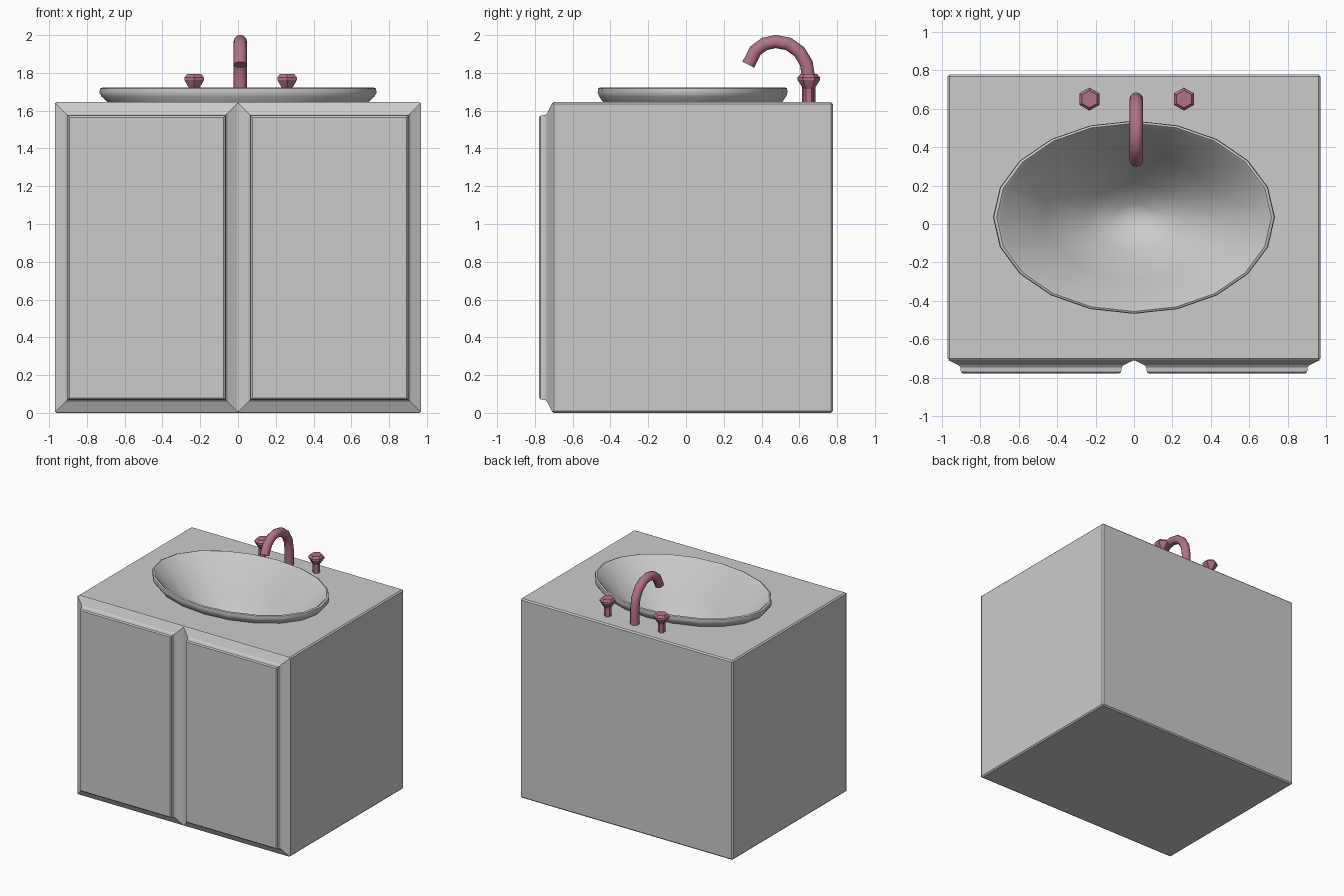
import bpy, bmesh, math

if "Cube" in bpy.data.objects:
    bpy.data.objects.remove(bpy.data.objects["Cube"])

plum = bpy.data.materials.new("plum_metal")
plum.diffuse_color = (0.45, 0.17, 0.24, 1)
plum.use_nodes = True
plum.node_tree.nodes["Principled BSDF"].inputs["Base Color"].default_value = plum.diffuse_color


def finish(name, bm, angle=30, mat=None):
    me = bpy.data.meshes.new(name)
    bm.to_mesh(me)
    bm.free()
    ob = bpy.data.objects.new(name, me)
    bpy.context.collection.objects.link(ob)
    if mat:
        me.materials.append(mat)
    bpy.ops.object.select_all(action='DESELECT')
    ob.select_set(True)
    bpy.context.view_layer.objects.active = ob
    if angle:
        bpy.ops.object.shade_smooth_by_angle(angle=math.radians(angle))
    return ob


def loft(name, rings, angle=30, mat=None):
    """Skin a list of equal-length rings and cap the last one."""
    bm = bmesh.new()
    loops = [[bm.verts.new(p) for p in ring] for ring in rings]
    n = len(loops[0])
    for a, b in zip(loops, loops[1:]):
        for i in range(n):
            j = (i + 1) % n
            bm.faces.new((a[i], a[j], b[j], b[i]))
    bm.faces.new(loops[-1])
    bmesh.ops.remove_doubles(bm, verts=bm.verts, dist=1e-5)
    return finish(name, bm, angle, mat)


def ellipse(cx, cy, z, rx, ry, n, start=0.0):
    return [(cx + rx * math.cos(start + math.tau * i / n),
             cy + ry * math.sin(start + math.tau * i / n), z) for i in range(n)]


RX, RY, CY, SIDES = 0.73, 0.5, 0.035, 20

# cabinet box with softened edges and an oval opening in the top
bm = bmesh.new()
bmesh.ops.create_cube(bm, size=1)
for v in bm.verts:
    v.co = (v.co.x * 1.94, v.co.y * 1.488 + 0.034, (v.co.z + 0.5) * 1.645)
bmesh.ops.bevel(bm, geom=bm.edges[:], offset=0.01, segments=1, affect='EDGES')
bm.normal_update()
top = max(bm.faces, key=lambda f: f.calc_center_median().z)
rim_edges = list(top.edges)
bmesh.ops.delete(bm, geom=[top], context='FACES_ONLY')
hole = [bm.verts.new(p) for p in ellipse(0, CY, 1.645, RX * .945, RY * .945, SIDES)]
rim_edges += [bm.edges.new((hole[i - 1], hole[i])) for i in range(SIDES)]
bmesh.ops.triangle_fill(bm, edges=rim_edges, use_beauty=True, normal=(0, 0, 1))
finish("cabinet", bm, None)

# pair of raised-panel doors
door_steps = [(0.0, -0.708), (0.055, -0.735), (0.064, -0.746),
              (0.067, -0.770), (0.076, -0.778)]
for name, x0, x1 in (("left_door", -0.968, 0.0), ("right_door", 0.0, 0.968)):
    rings = [[(x0 + d, y, .004 + d), (x1 - d, y, .004 + d),
              (x1 - d, y, 1.641 - d), (x0 + d, y, 1.641 - d)] for d, y in door_steps]
    loft(name, rings, None)

# oval basin: rolled rim outside, deep bowl inside
basin = [(.945, 1.643), (.99, 1.675), (1.005, 1.695), (1.0, 1.718), (.98, 1.723),
         (.955, 1.71), (.65, 1.44), (.35, 1.22), (.14, 1.12), (.05, 1.105)]
loft("basin", [ellipse(0, CY, z, RX * s, RY * s, SIDES) for s, z in basin], 50)

# hexagonal tap knobs
knob = [(.028, 1.64), (.028, 1.715), (.042, 1.735), (.06, 1.763),
        (.06, 1.775), (.045, 1.793)]
for name, x in (("left_knob", -0.232), ("right_knob", 0.26)):
    loft(name, [ellipse(x, 0.65, z, r, r, 6, math.pi / 2) for r, z in knob], None, plum)

# gooseneck spout
path = [(.65, 1.64), (.65, 1.77), (.637, 1.85), (.6, 1.912), (.543, 1.953), (.475, 1.966),
        (.415, 1.953), (.368, 1.918), (.33, 1.843)]
rings = []
for i, (y, z) in enumerate(path):
    a, b = path[max(i - 1, 0)], path[min(i + 1, len(path) - 1)]
    t = math.atan2(b[1] - a[1], b[0] - a[0]) - math.pi / 2
    rings.append([(.012 + px, y + py * math.cos(t), z + py * math.sin(t))
                  for px, py, _ in ellipse(0, 0, 0, .035, .035, 12)])
loft("spout", rings, 40, plum)
